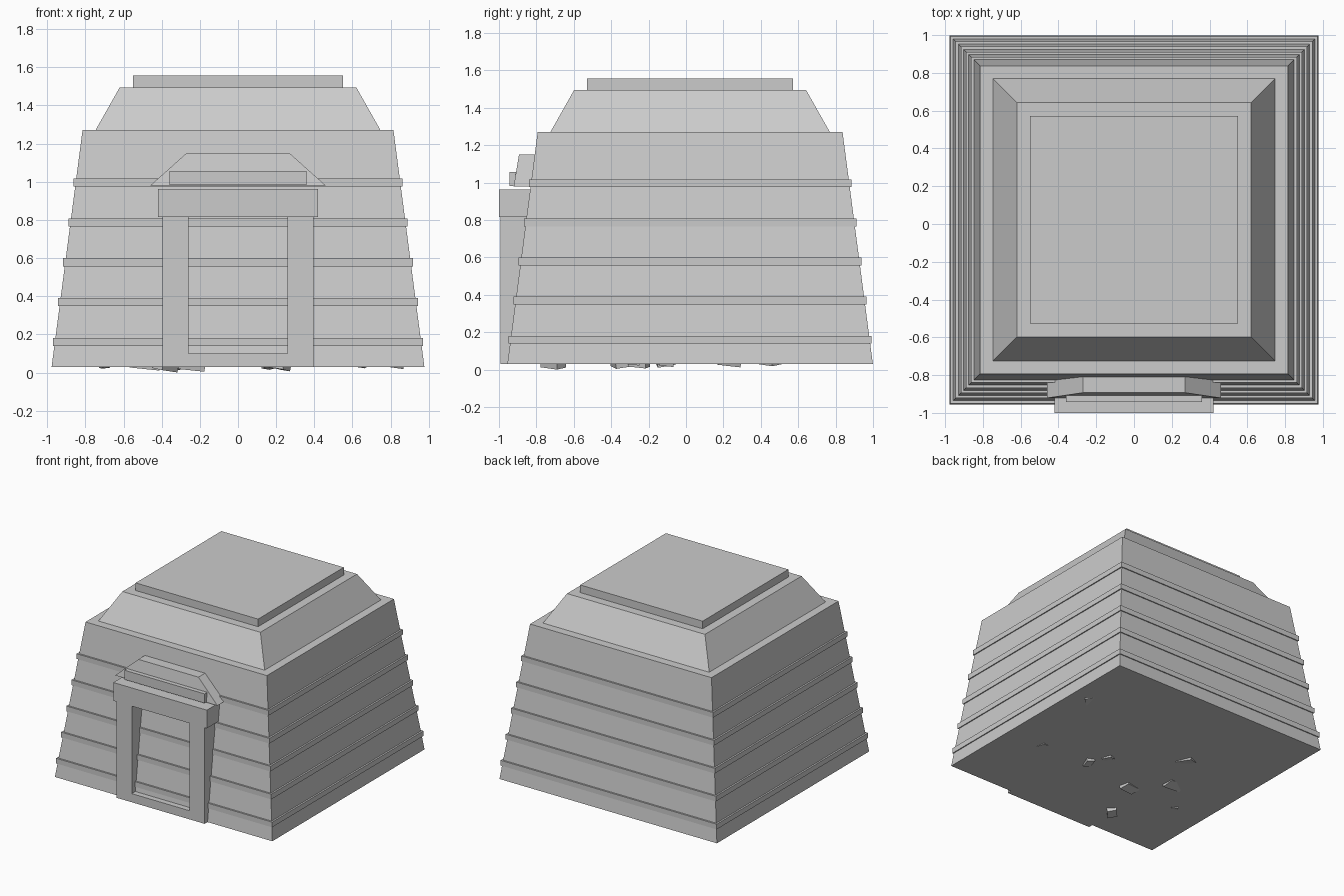
import bpy, bmesh, math, random
from mathutils import Matrix, Vector

if "Cube" in bpy.data.objects:
    bpy.data.objects.remove(bpy.data.objects["Cube"])

random.seed(3)
stone = bpy.data.materials.new("pale grey stone")
stone.diffuse_color = (0.6, 0.6, 0.6, 1)
stone.use_nodes = True
stone.node_tree.nodes["Principled BSDF"].inputs["Base Color"].default_value = stone.diffuse_color
CY = 0.022  # centre of the main building in y


def finish(name, bm):
    bmesh.ops.recalc_face_normals(bm, faces=bm.faces)
    me = bpy.data.meshes.new(name)
    bm.to_mesh(me)
    bm.free()
    me.materials.append(stone)
    ob = bpy.data.objects.new(name, me)
    bpy.context.collection.objects.link(ob)
    return ob


def prism(name, low, high):
    """Solid between two horizontal rectangles (x0, x1, y0, y1, z)."""
    bm = bmesh.new()
    rings = []
    for x0, x1, y0, y1, z in (low, high):
        rings.append([bm.verts.new(p) for p in
                      ((x0, y0, z), (x1, y0, z), (x1, y1, z), (x0, y1, z))])
    a, b = rings
    bm.faces.new(a)
    bm.faces.new(b)
    for i in range(4):
        j = (i + 1) % 4
        bm.faces.new((a[i], a[j], b[j], b[i]))
    return finish(name, bm)


def square(h, z):
    return (-h, h, CY - h, CY + h, z)


def box(name, x0, x1, y0, y1, z0, z1):
    return prism(name, (x0, x1, y0, y1, z0), (x0, x1, y0, y1, z1))


def wall_half(z):
    return 0.977 - 0.162 * (z - 0.03) / 1.24


# Tapered walls, sloped roof and roof slab
prism("walls", square(wall_half(0.03), 0.03), square(wall_half(1.27), 1.27))
prism("sloped_roof", square(0.75, 1.265), square(0.62, 1.495))
prism("roof_slab", square(0.55, 1.49), square(0.55, 1.557))

# Five raised bands around the walls
for i in range(5):
    z = 0.16 + 0.209 * i
    h = wall_half(z) + 0.011
    prism(f"wall_band_{i + 1}", square(h, z - 0.021), square(h, z + 0.021))

# Doorway: posts, sill and lintel
for side, s in (("left", -1), ("right", 1)):
    xs = sorted((s * 0.26, s * 0.395))
    box(f"door_post_{side}", xs[0], xs[1], -0.992, -0.84, 0.03, 0.815)
box("door_sill", -0.26, 0.26, -0.992, -0.92, 0.03, 0.10)
box("lintel", -0.42, 0.42, -1.0, -0.83, 0.815, 0.963)

# Hood over the door leaning with the wall, with a small plaque in front
prism("door_hood", (-0.46, 0.46, -0.921, -0.82, 0.98),
      (-0.27, 0.27, -0.893, -0.80, 1.15))
box("hood_plaque", -0.36, 0.36, -0.943, -0.88, 0.982, 1.057)

# Tilted rubble poking out of the underside: x, y, size, lowest z
rubble = [(0.78, 0.44, 0.16, 0.018), (0.65, -0.29, 0.08, 0.022),
          (0.23, -0.25, 0.10, 0.006), (0.16, -0.11, 0.08, 0.014),
          (-0.32, 0.22, 0.13, 0.012), (-0.25, -0.35, 0.14, 0.004),
          (-0.49, -0.11, 0.16, 0.01), (-0.70, -0.36, 0.05, 0.02),
          (-0.38, -0.71, 0.12, 0.0)]
for i, (x, y, w, low) in enumerate(rubble):
    bm = bmesh.new()
    bmesh.ops.create_cube(bm, size=1)
    turn = (Matrix.Rotation(random.uniform(0, math.pi), 4, 'Z')
            @ Matrix.Rotation(math.radians(9), 4, 'X')
            @ Matrix.Rotation(math.radians(6), 4, 'Y')
            @ Matrix.Diagonal((w, w * 0.6, 0.04, 1)))
    bmesh.ops.transform(bm, matrix=turn, verts=bm.verts)
    drop = low - min(v.co.z for v in bm.verts)
    bmesh.ops.translate(bm, vec=Vector((x, y, drop)), verts=bm.verts)
    finish(f"rubble_{i + 1}", bm)
